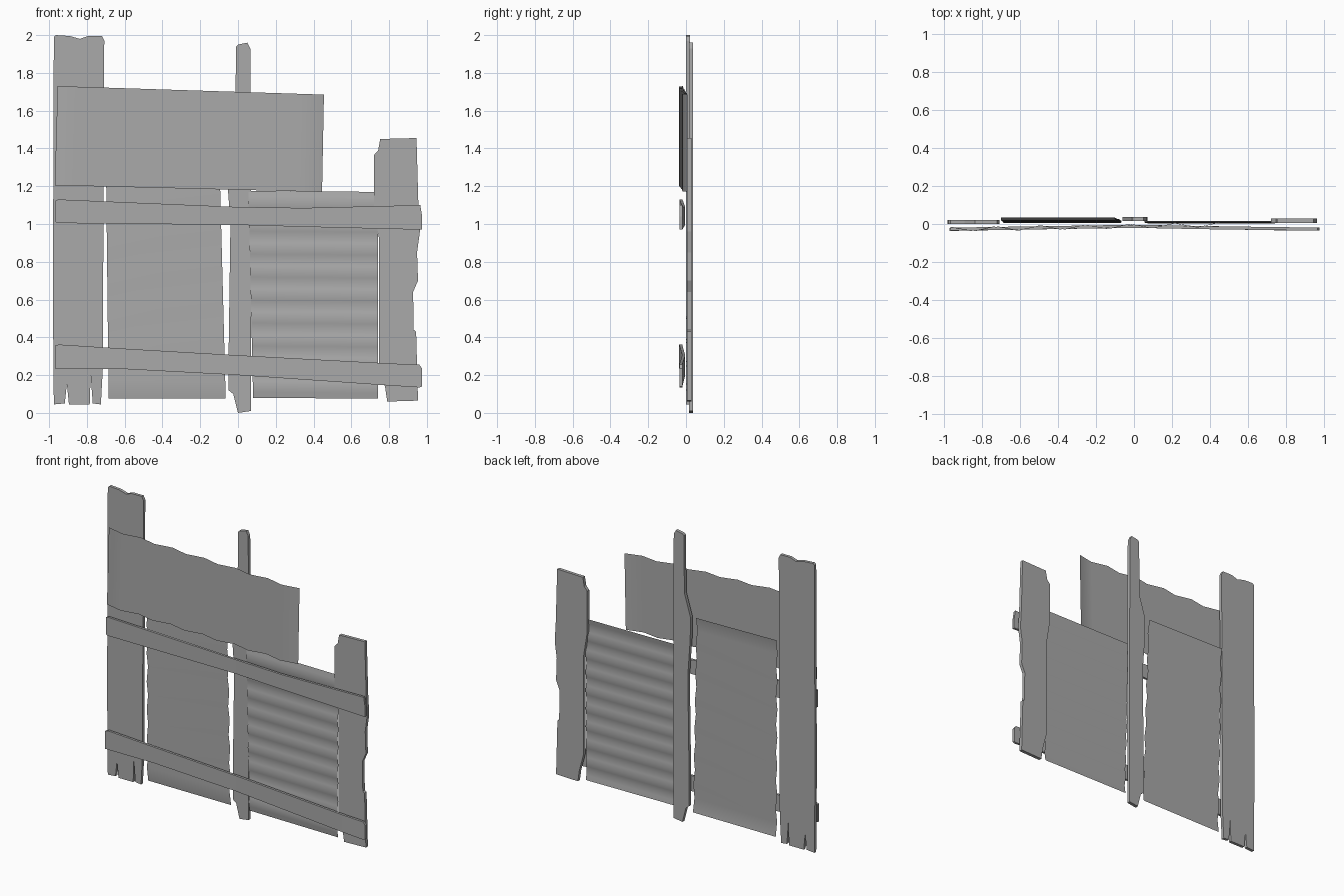
import bpy
import bmesh
import math
from mathutils import Vector

if "Cube" in bpy.data.objects:
    bpy.data.objects.remove(bpy.data.objects["Cube"], do_unlink=True)

# One plain grey for the whole fence
grey = bpy.data.materials.new("weathered_grey")
grey.use_nodes = True
shade = (0.4, 0.4, 0.4, 1)
grey.diffuse_color = shade
grey.node_tree.nodes["Principled BSDF"].inputs["Base Color"].default_value = shade


def finish(name, bm, smooth=False):
    """Turn a bmesh into a named, coloured object."""
    mesh = bpy.data.meshes.new(name)
    for face in bm.faces:
        face.smooth = smooth
    bm.to_mesh(mesh)
    bm.free()
    mesh.materials.append(grey)
    obj = bpy.data.objects.new(name, mesh)
    bpy.context.scene.collection.objects.link(obj)
    return obj


def board(name, outline, front, back):
    """Upright plank: a front outline (x, z) extruded from front to back."""
    bm = bmesh.new()
    face = bm.faces.new([bm.verts.new((x, front, z)) for x, z in outline])
    extruded = bmesh.ops.extrude_face_region(bm, geom=[face])
    moved = [g for g in extruded["geom"] if isinstance(g, bmesh.types.BMVert)]
    bmesh.ops.translate(bm, verts=moved, vec=(0, back - front, 0))
    bmesh.ops.recalc_face_normals(bm, faces=bm.faces)
    return finish(name, bm)


def rail(name, stations, thickness):
    """Cross plank: stations (x, front y, low z, high z) joined into a bent bar."""
    bm = bmesh.new()
    rings = []
    for x, y, low, high in stations:
        corners = ((y, low), (y, high), (y + thickness, high), (y + thickness, low))
        rings.append([bm.verts.new((x, a, z)) for a, z in corners])
    for one, two in zip(rings, rings[1:]):
        for i in range(4):
            j = (i + 1) % 4
            bm.faces.new((one[i], one[j], two[j], two[i]))
    bm.faces.new(rings[0])
    bm.faces.new(rings[-1])
    bmesh.ops.recalc_face_normals(bm, faces=bm.faces)
    return finish(name, bm)


def sheet(name, start, end, waves, steps, depth):
    """Corrugated sheet: each ridge runs from the start edge to the end edge.

    Both edges are pairs of corners; the waves count along them.
    """
    bm = bmesh.new()
    count = waves * steps
    previous = None
    for i in range(count + 1):
        t = i / count
        bulge = Vector((0, depth * math.cos(math.tau * i / steps), 0))
        pair = [bm.verts.new(Vector(a).lerp(Vector(b), t) + bulge)
                for a, b in (start, end)]
        if previous:
            bm.faces.new((previous[0], pair[0], pair[1], previous[1]))
        previous = pair
    return finish(name, bm, smooth=True)


# Upright planks with split and broken ends
board("left_board", [
    (-.975, .045), (-.917, .05), (-.906, .155), (-.895, .045), (-.785, .045),
    (-.78, .2), (-.769, .05), (-.726, .045), (-.716, .23), (-.708, 1.97),
    (-.72, 1.995), (-.795, 1.995), (-.837, 1.98), (-.89, 1.995),
    (-.964, 2), (-.975, 1.99), (-.98, .6)], 0, .02)

board("right_board", [
    (.79, .06), (.953, .065), (.943, .43), (.93, .44), (.927, .64),
    (.953, .7), (.948, .85), (.963, .96), (.955, 1.1), (.945, 1.455),
    (.753, 1.45), (.742, 1.39), (.72, 1.365), (.72, 1.085),
    (.747, .92), (.747, .256), (.78, .13)], .006, .028)

board("centre_post", [
    (0, 0), (.068, .01), (.07, .7), (.065, 1.93), (.05, 1.96), (0, 1.95),
    (-.01, 1.94), (-.015, 1.55), (-.06, 1.4), (-.058, 1.25),
    (-.04, 1), (-.05, .3), (-.05, .12), (-.025, .1)], .016, .038)

# Two cross rails, bowed toward the middle
rail("upper_rail", [
    (-.965, -.035, 1.01, 1.125), (-.95, -.035, 1.005, 1.13),
    (0, -.02, .995, 1.09), (.35, -.027, .985, 1.085),
    (.965, -.035, .97, 1.1), (.975, -.035, .97, 1.04)], .016)
rail("lower_rail", [
    (-.97, -.036, .235, .355), (-.95, -.036, .235, .362),
    (-.6, -.03, .232, .34), (0, -.02, .2, .305),
    (.8, -.034, .145, .262), (.96, -.034, .135, .255),
    (.975, -.034, .14, .235)], .016)

# Corrugated sheets
sheet("left_sheet",
      ((-.685, .012, .075), (-.7, .027, 1.415)),
      ((-.065, .012, .075), (-.1, .027, 1.405)), 7, 2, .007)
sheet("right_sheet",
      ((.08, .006, .08), (.055, .012, 1.175)),
      ((.742, .006, .075), (.742, .012, 1.17)), 9, 4, .005)
sheet("top_sheet",
      ((.445, -.004, 1.17), (-.97, -.028, 1.205)),
      ((.455, -.004, 1.685), (-.955, -.028, 1.73)), 6, 2, .012)
